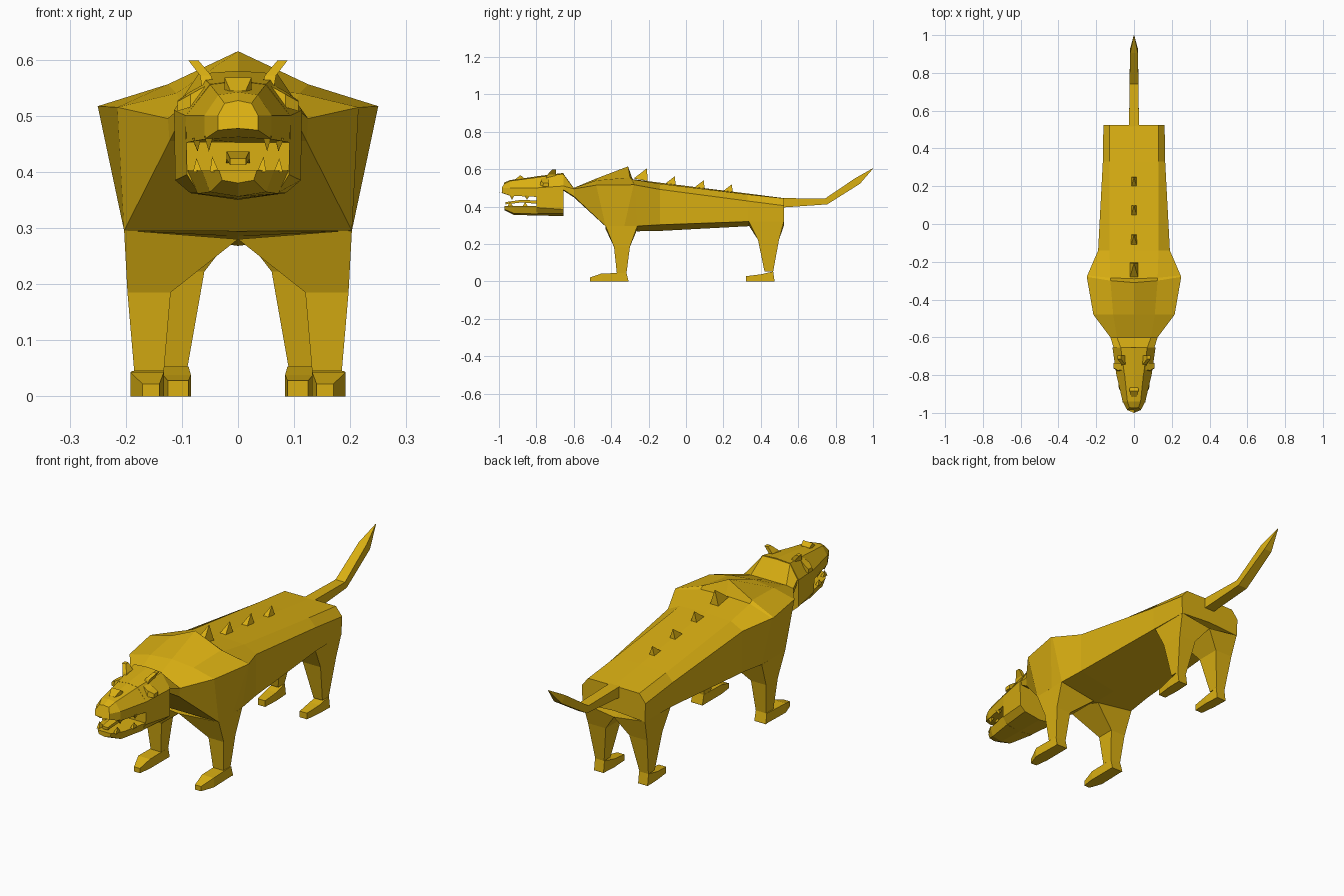
import bpy, bmesh
from mathutils import Vector

gold = bpy.data.materials.new("golden_hide")
gold.diffuse_color = (0.70, 0.43, 0.006, 1)


def make(name, parts):
    """One flat-shaded object from lofts; each loft is a list of closed rings."""
    bm = bmesh.new()
    for rings in parts:
        vs = [[bm.verts.new(p) for p in r] for r in rings]
        n = len(vs[0])
        for a, b in zip(vs, vs[1:]):
            for i in range(n):
                j = (i + 1) % n
                bm.faces.new((a[i], a[j], b[j], b[i]))
        bm.faces.new(vs[0])
        bm.faces.new(vs[-1])
    bmesh.ops.remove_doubles(bm, verts=bm.verts, dist=0.0005)
    bmesh.ops.recalc_face_normals(bm, faces=bm.faces)
    me = bpy.data.meshes.new(name)
    bm.to_mesh(me)
    bm.free()
    me.materials.append(gold)
    ob = bpy.data.objects.new(name, me)
    bpy.context.collection.objects.link(ob)
    return ob


def full(half):
    """Mirror a half ring that starts and ends on x = 0."""
    return half + [(-x, y, z) for x, y, z in half[-2:0:-1]]


def sec(y, *pts):
    return full([(x, y, z) for x, z in pts])


def both(rings):
    return [rings, [[(-x, y, z) for x, y, z in r] for r in rings]]


def quad(x0, x1, y0, y1, z, z_in=None):
    zi = z if z_in is None else z_in
    return [(x0, y0, zi), (x1, y0, z), (x1, y1, z), (x0, y1, zi)]


def cross(x0, x1, y, z0, z1):
    return [(x0, y, z0), (x1, y, z0), (x1, y, z1), (x0, y, z1)]


def spike(x, y0, y1, z0, z1, w, tip):
    """Thin four-sided pyramid with a rectangular base."""
    t = Vector(tip)
    base = [(x - w, y0, z0), (x + w, y0, z0), (x + w, y1, z1), (x - w, y1, z1)]
    return [base, [tuple(t + (Vector(p) - t) * 0.02) for p in base]]


# Torso with pinched neck and raised shoulder ridge
make("body", [[
    sec(-0.655, (0, .575), (.07, .572), (.108, .51), (.105, .49), (0, .485)),
    sec(-0.60, (0, .50), (.09, .50), (.125, .495), (.122, .455), (0, .45)),
    full([(0, -.48, .55), (.11, -.48, .54), (.215, -.48, .515), (.203, -.43, .295), (0, -.43, .294)]),
    full([(0, -.31, .615), (.125, -.30, .556), (.25, -.28, .517), (.203, -.33, .295), (0, -.33, .285)]),
    full([(0, -.29, .547), (.125, -.285, .545), (.247, -.272, .516), (.202, -.26, .296), (0, -.26, .268)]),
    sec(-0.14, (0, .528), (.13, .522), (.19, .492), (.19, .303), (0, .27)),
    sec(0.33, (0, .47), (.13, .465), (.165, .43), (.163, .32), (0, .295)),
    sec(0.525, (0, .445), (.13, .444), (.162, .405), (.158, .32), (0, .33)),
]])

# Legs taper from the underside to the ankles
make("front_legs", both([
    quad(0, .203, -.43, -.26, .296, .280),
    quad(.12, .197, -.385, -.30, .185),
    quad(.132, .185, -.37, -.318, .045),
]))
make("hind_legs", both([
    quad(0, .158, .335, .524, .322, .300),
    quad(.06, .15, .385, .497, .222),
    quad(.09, .135, .42, .466, .052),
]))

# Feet with sloping toes
make("front_feet", both([
    cross(.132, .19, -.308, 0, .004),
    cross(.132, .188, -.318, 0, .045),
    cross(.132, .192, -.45, 0, .043),
    cross(.140, .170, -.512, 0, .022),
]))
make("hind_feet", both([
    cross(.088, .136, .473, 0, .004),
    cross(.088, .136, .466, 0, .053),
    cross(.084, .134, .40, 0, .038),
    cross(.088, .125, .322, 0, .028),
]))

# Tail bends upward to a point
make("tail", [[
    [(-.026, .51, .395), (.026, .51, .395), (.026, .51, .446), (-.026, .51, .446)],
    [(-.024, .755, .412), (.024, .755, .412), (.024, .742, .442), (-.024, .742, .442)],
    [(-.020, .93, .522), (.020, .93, .522), (.020, .905, .552), (-.020, .905, .552)],
    [(-.001, 1, .603), (.001, 1, .603), (.001, .999, .605), (-.001, .999, .605)],
]])

# Row of spikes along the back
make("back_spikes", [
    spike(0, y - .075, y, z - .055, z - .068, .021, (0, y - .004, z))
    for y, z in ((-.205, .605), (-.055, .563), (.10, .542), (.25, .520))])

# Skull behind the mouth
make("skull", [[
    sec(-.655, (0, .58), (.07, .575), (.114, .51), (.112, .385), (.085, .362), (0, .350)),
    sec(-.80, (0, .562), (.05, .556), (.093, .50), (.091, .395), (.07, .362), (0, .352)),
]])
make("upper_jaw", [[
    sec(-.795, (0, .562), (.05, .556), (.094, .50), (.093, .452), (0, .452)),
    sec(-.94, (0, .542), (.035, .537), (.060, .50), (.060, .458), (0, .462)),
    full([(0, -.975, .527), (.024, -.972, .522), (.036, -.985, .50), (.036, -.985, .474), (0, -1, .478)]),
]])
make("lower_jaw", [[
    sec(-.795, (0, .402), (.091, .402), (.072, .361), (0, .352)),
    sec(-.92, (0, .402), (.064, .402), (.050, .364), (0, .356)),
    sec(-.97, (0, .403), (.034, .403), (.028, .385), (0, .380)),
]])

# Tongue and fangs
make("tongue", [[
    cross(-.022, .022, -.79, .415, .432),
    cross(-.020, .020, -.88, .422, .436),
    cross(-.014, .014, -.965, .412, .424),
]])
fangs = []
for s in (-1, 1):
    fangs += [
        spike(s * .042, -.955, -.925, .40, .40, .008, (s * .046, -.94, .428)),
        spike(s * .072, -.875, -.845, .40, .40, .008, (s * .074, -.86, .425)),
        spike(s * .052, -.945, -.915, .464, .464, .008, (s * .052, -.93, .436)),
        spike(s * .074, -.865, -.835, .46, .46, .008, (s * .072, -.85, .436)),
    ]
make("fangs", fangs)

# Bump on the snout
make("nose_horn", [[
    cross(-.022, .022, -.865, .53, .552),
    cross(-.024, .024, -.885, .53, .568),
    cross(-.014, .014, -.915, .53, .545),
]])

# Ears curl up and outward, brow ridges run down the sides
make("ears", both([
    quad(.038, .062, -.755, -.70, .540),
    quad(.048, .068, -.740, -.695, .572),
    quad(.070, .088, -.715, -.695, .598),
]))
make("brow_ridges", both([
    [(.045, -.775, .535), (.045, -.745, .535), (.045, -.745, .565), (.045, -.770, .560)],
    [(.085, -.780, .515), (.085, -.735, .515), (.085, -.735, .543), (.085, -.775, .538)],
    [(.108, -.765, .508), (.108, -.735, .508), (.108, -.735, .527), (.108, -.762, .525)],
]))
